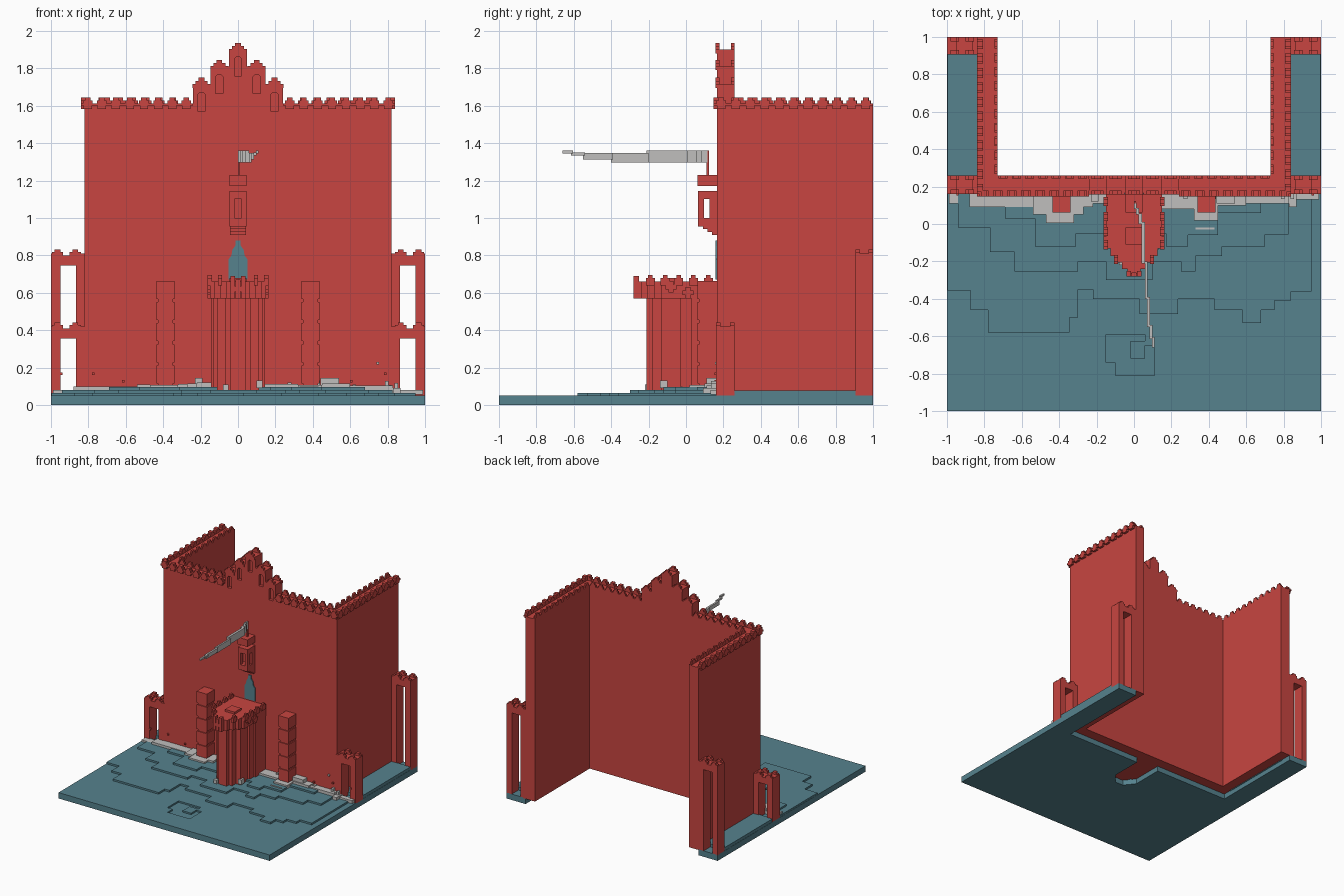
import bpy, bmesh, random

random.seed(4)
if "Cube" in bpy.data.objects:
    bpy.data.objects.remove(bpy.data.objects["Cube"], do_unlink=True)


def material(name, rgb):
    m = bpy.data.materials.new(name)
    m.use_nodes = True
    m.diffuse_color = (*rgb, 1)
    b = m.node_tree.nodes["Principled BSDF"]
    b.inputs["Base Color"].default_value = (*rgb, 1)
    b.inputs["Roughness"].default_value = 0.9
    return m


RED = material("brick red", (0.58, 0.06, 0.052))
TEAL = material("slate teal", (0.092, 0.223, 0.27))
GREY = material("stone grey", (0.53, 0.52, 0.51))


def finish(name, bm, mat):
    bmesh.ops.recalc_face_normals(bm, faces=bm.faces)
    me = bpy.data.meshes.new(name)
    bm.to_mesh(me)
    bm.free()
    me.materials.append(mat)
    ob = bpy.data.objects.new(name, me)
    bpy.context.scene.collection.objects.link(ob)
    return ob


def boxes(name, items, mat):
    """Each item is (x0, x1, y0, y1, z0, z1)."""
    bm = bmesh.new()
    for x0, x1, y0, y1, z0, z1 in items:
        vs = bmesh.ops.create_cube(bm, size=1)["verts"]
        for v in vs:
            v.co = (x1 if v.co.x > 0 else x0, y1 if v.co.y > 0 else y0, z1 if v.co.z > 0 else z0)
    return finish(name, bm, mat)


def prism(name, pts, lo, hi, mat, upright=False):
    """Extrude an outline along z, or along y when upright."""
    bm = bmesh.new()
    place = (lambda a, b, t: (a, t, b)) if upright else (lambda a, b, t: (a, b, t))
    f = bm.faces.new([bm.verts.new(place(a, b, lo)) for a, b in pts])
    ext = bmesh.ops.extrude_face_region(bm, geom=[f])["geom"]
    move = (0, hi - lo, 0) if upright else (0, 0, hi - lo)
    bmesh.ops.translate(bm, vec=move, verts=[g for g in ext if isinstance(g, bmesh.types.BMVert)])
    return finish(name, bm, mat)


def carve(ob, cutter):
    """Cut a shape away and discard the cutter."""
    mod = ob.modifiers.new("cut", 'BOOLEAN')
    mod.operation, mod.solver, mod.object = 'DIFFERENCE', 'EXACT', cutter
    dg = bpy.context.evaluated_depsgraph_get()
    ob.data = bpy.data.meshes.new_from_object(ob.evaluated_get(dg))
    ob.modifiers.clear()
    bpy.data.objects.remove(cutter, do_unlink=True)


def both(half):
    """Mirror the right half of an outline."""
    return half + [(-x, y) for x, y in reversed(half)]


def mirror_x(items):
    return items + [(-b, -a, *r) for a, b, *r in items]


# Ground slab: open under the walls and the bay, with a shallow pit
slab = prism("ground_slab", both([(0.04, -0.19), (0.11, -0.1), (0.11, 0.17), (0.82, 0.17), (0.82, 1),
                                  (1, 1), (1, -1)]), 0, 0.05, TEAL)
carve(slab, prism("pit_cutter", [(-0.15, -0.59), (-0.15, -0.74), (-0.1, -0.74), (-0.1, -0.81),
                                 (0.11, -0.81), (0.11, -0.65), (0.06, -0.65), (0.06, -0.59)],
                  0.037, 0.1, TEAL))
boxes("pit_block", [(-0.02, 0.06, -0.72, -0.625, 0.03, 0.05)], TEAL)
boxes("side_ground", mirror_x([(0.815, 0.998, 0.25, 0.91, 0.04, 0.076)]), TEAL)

# Stepped terraces rising towards the wall
prism("lower_terrace", [
    (-0.998, 0.17), (-0.998, -0.355), (-0.875, -0.355), (-0.875, -0.46), (-0.78, -0.46), (-0.78, -0.58),
    (-0.345, -0.58), (-0.345, -0.5), (-0.3, -0.5), (-0.3, -0.35), (-0.22, -0.35), (-0.22, -0.4),
    (0.03, -0.4), (0.03, -0.48), (0.235, -0.48), (0.235, -0.4), (0.43, -0.4), (0.43, -0.46),
    (0.58, -0.46), (0.58, -0.53), (0.68, -0.53), (0.68, -0.46), (0.75, -0.46), (0.75, -0.41),
    (0.84, -0.41), (0.84, -0.36), (0.95, -0.36), (0.95, 0.17)], 0.048, 0.065, TEAL)
prism("middle_terrace", [
    (-0.94, 0.17), (-0.94, -0.02), (-0.77, -0.02), (-0.77, -0.15), (-0.64, -0.15), (-0.64, -0.255),
    (-0.3, -0.255), (-0.3, -0.2), (-0.15, -0.2), (-0.15, -0.3), (0.1, -0.3), (0.1, -0.2),
    (0.25, -0.2), (0.25, -0.255), (0.33, -0.255), (0.33, -0.17), (0.47, -0.17), (0.47, -0.12),
    (0.7, -0.12), (0.7, -0.055), (0.825, -0.055), (0.825, 0.17)], 0.055, 0.08, TEAL)
prism("upper_terrace", [
    (-0.69, 0.17), (-0.69, 0.03), (-0.53, 0.03), (-0.53, -0.12), (-0.31, -0.12), (-0.31, -0.05),
    (0.17, -0.05), (0.17, -0.12), (0.29, -0.12), (0.29, -0.06), (0.45, -0.06), (0.45, 0.06),
    (0.68, 0.06), (0.68, 0.17)], 0.07, 0.095, TEAL)

# Rubble along the foot of the wall
runs = [(-0.99, -0.88, 0.11, 0.08), (-0.88, -0.54, 0.09, 0.1), (-0.54, -0.47, 0.05, 0.11),
        (-0.47, -0.32, 0.005, 0.108), (-0.32, -0.27, 0.05, 0.112), (-0.27, -0.22, 0.09, 0.115),
        (-0.22, -0.14, 0.11, 0.12), (0.14, 0.32, 0.08, 0.112), (0.32, 0.45, 0.02, 0.108),
        (0.45, 0.6, 0.1, 0.115), (0.6, 0.83, 0.11, 0.105), (0.83, 0.87, 0.09, 0.09),
        (0.87, 0.99, 0.13, 0.08)]
rubble = [(a, b, y, 0.172, 0.055, z) for a, b, y, z in runs]
rubble += [(0.44, 0.54, 0.11, 0.17, 0.1, 0.145), (-0.23, -0.19, 0.12, 0.17, 0.1, 0.145),
           (0.74, 0.755, 0.155, 0.17, 0.215, 0.23), (0.1, 0.13, -0.14, -0.1, 0.09, 0.13),
           (-0.08, -0.05, -0.22, -0.19, 0.07, 0.11), (0.33, 0.43, -0.03, -0.02, 0.09, 0.1)]
for i in range(14):
    x = random.choice((-1, 1)) * random.uniform(0.2, 0.95)
    rubble.append((x, x + 0.02, 0.135, 0.17, 0.07, random.uniform(0.1, 0.135)))
boxes("rubble", rubble, GREY)
boxes("wall_pebbles", [(x, x + 0.013, 0.152, 0.17, z, z + 0.013) for x, z in
                       ((-0.95, 0.16), (-0.78, 0.16), (-0.62, 0.12), (0.6, 0.12), (0.78, 0.16), (0.95, 0.16))], RED)

# Main walls, the front one rising to a stepped gable with recessed slots
front = prism("front_wall", both([(0.82, 0.045), (0.82, 1.605), (0.24, 1.605), (0.24, 1.715), (0.146, 1.715),
                                  (0.146, 1.81), (0.048, 1.81), (0.048, 1.9)]), 0.165, 0.26, RED, True)
for x, z in ((0, 1.76), (0.1, 1.665), (-0.1, 1.665), (0.195, 1.57), (-0.195, 1.57)):
    carve(front, prism("slot_cutter", [(x - 0.019, z), (x + 0.019, z), (x + 0.019, z + 0.09), (x + 0.009, z + 0.1),
                                       (x - 0.009, z + 0.1), (x - 0.019, z + 0.09)], 0.1, 0.19, RED, True))
boxes("side_walls", mirror_x([(0.73, 0.82, 0.255, 1, 0.045, 1.605)]), RED)


def crenels(a0, a1, n, b0, b1, z, along_x, corbel=True):
    """A row of stepped merlons with staggered corbels under them."""
    out = []
    step = (a1 - a0) / n

    def add(c, w, z0, z1):
        out.append((c - w, c + w, b0, b1, z0, z1) if along_x else (b0, b1, c - w, c + w, z0, z1))
    add((a0 + a1) / 2, (a1 - a0) / 2, z, z + 0.012)
    for i in range(n):
        c = a0 + step * (i + 0.5)
        add(c, step * 0.34, z + 0.01, z + 0.028)
        add(c, step * 0.2, z + 0.026, z + 0.044)
        if corbel:
            add(c, step * 0.3, z - 0.018, z + 0.002)
    return out


# Battlements on the outer and inner edges of the walls
rows = mirror_x(crenels(0.24, 0.84, 8, 0.148, 0.178, 1.6, True)
                + crenels(0.24, 0.735, 7, 0.243, 0.26, 1.6, True, False)
                + crenels(0.15, 1.0, 11, 0.808, 0.84, 1.6, False)
                + crenels(0.255, 1.0, 10, 0.73, 0.747, 1.6, False, False))
boxes("battlements", rows, RED)
caps = []
for x, z in ((0, 1.9), (0.1, 1.81), (-0.1, 1.81), (0.195, 1.715), (-0.195, 1.715)):
    for y0, y1 in ((0.157, 0.18), (0.24, 0.26)):
        caps += [(x - 0.048, x + 0.048, y0, y1, z - 0.02, z + 0.002), (x - 0.032, x + 0.032, y0, y1, z, z + 0.018),
                 (x - 0.015, x + 0.015, y0, y1, z, z + 0.035)]
boxes("gable_caps", caps, RED)


# Open gateways beside the walls: low in front, tall behind
def gateway(name, y0, y1, top):
    parts = [(0.81, 0.867, y0, y1, 0.045, top), (0.95, 1, y0, y1, 0.045, top),
             (0.81, 1, y0, y1, top - 0.065, top - 0.01)]
    for x in (0.87, 0.965):
        for a, b in ((y0, y0 + 0.025), (y1 - 0.025, y1)):
            parts += [(x - 0.03, x + 0.03, a, b, top - 0.02, top + 0.008),
                      (x - 0.015, x + 0.015, a, b, top, top + 0.022)]
    boxes(name, mirror_x(parts), RED)


gateway("front_gateways", 0.16, 0.26, 0.42)
gateway("rear_gateways", 0.905, 1, 0.81)

# Central bay: stepped shaft with a wider parapet
prism("bay_shaft", both([(0.04, -0.21), (0.04, -0.18), (0.07, -0.18), (0.07, -0.13), (0.113, -0.13), (0.113, -0.03),
                         (0.13, -0.03), (0.13, 0.03), (0.145, 0.03), (0.145, 0.17)]), 0.045, 0.58, RED)
prism("bay_parapet", both([(0.035, -0.265), (0.035, -0.24), (0.065, -0.24), (0.065, -0.205), (0.095, -0.205),
                           (0.095, -0.17), (0.125, -0.17), (0.125, -0.13), (0.15, -0.13), (0.15, 0.17)]),
      0.57, 0.66, RED)
studs = []
for x, y in ((0.14, 0.12), (0.14, 0.04), (0.14, -0.04), (0.14, -0.11), (0.085, -0.19)):
    studs += [(x, x + 0.022, y - 0.025, y + 0.025, 0.64, 0.68), (x, x + 0.022, y - 0.012, y + 0.012, 0.64, 0.695)]
for y, z in ((-0.08, 0.63), (0.01, 0.6)):
    studs += [(0.145, 0.163, y - 0.03, y + 0.03, z - 0.013, z + 0.013),
              (0.145, 0.163, y - 0.013, y + 0.013, z - 0.03, z + 0.03)]
studs += [(0.015, 0.04, -0.28, -0.25, 0.57, 0.69)]
boxes("parapet_studs", mirror_x(studs), RED)
boxes("parapet_cross", [(-0.03, 0.03, -0.28, -0.26, 0.607, 0.633), (-0.013, 0.013, -0.28, -0.26, 0.57, 0.67)], RED)
boxes("bay_roof_block", [(-0.045, 0.045, -0.11, -0.02, 0.65, 0.678)], RED)

# Stacked pillars flanking the bay
pillars = [(0.347, 0.427, 0.07, 0.17, 0.08, 0.65)]
pillars += [(0.339, 0.435, 0.062, 0.17, z, z + 0.096) for z in (0.115, 0.228, 0.341, 0.454, 0.567)]
boxes("pillars", mirror_x(pillars), RED)

# Pointed window plate
prism("pointed_window", both([(0.05, 0.67), (0.05, 0.78), (0.035, 0.8), (0.03, 0.83), (0.015, 0.85), (0.012, 0.88)]),
      0.157, 0.166, TEAL, True)

# Hanging lantern niche with four corner posts and a stepped bracket
niche = mirror_x([(0.02, 0.046, 0.065, 0.095, 0.96, 1.14), (0.02, 0.046, 0.126, 0.17, 0.96, 1.14)])
niche += [(-0.046, 0.046, 0.065, 0.17, 1.1, 1.145), (-0.046, 0.046, 0.065, 0.17, 0.955, 1.0),
          (-0.044, 0.044, 0.09, 0.17, 0.94, 0.96), (-0.044, 0.044, 0.115, 0.17, 0.925, 0.945),
          (-0.044, 0.044, 0.14, 0.17, 0.908, 0.93), (-0.046, 0.046, 0.062, 0.17, 1.17, 1.23)]
boxes("lantern_niche", niche, RED)

# Flagpole and long tapering pennant
boxes("flagpole", [(0, 0.012, 0.11, 0.123, 1.22, 1.36)], RED)
boxes("pennant", [(0, 0.013, 0.08, 0.115, 1.295, 1.36), (0.01, 0.026, 0.05, 0.085, 1.295, 1.36),
                  (0.024, 0.042, 0.0, 0.055, 1.295, 1.36), (0.04, 0.06, -0.21, 0.01, 1.295, 1.36),
                  (0.058, 0.072, -0.4, -0.2, 1.297, 1.348), (0.07, 0.086, -0.55, -0.39, 1.312, 1.346),
                  (0.084, 0.098, -0.615, -0.54, 1.335, 1.35), (0.096, 0.11, -0.66, -0.605, 1.345, 1.36)], GREY)
